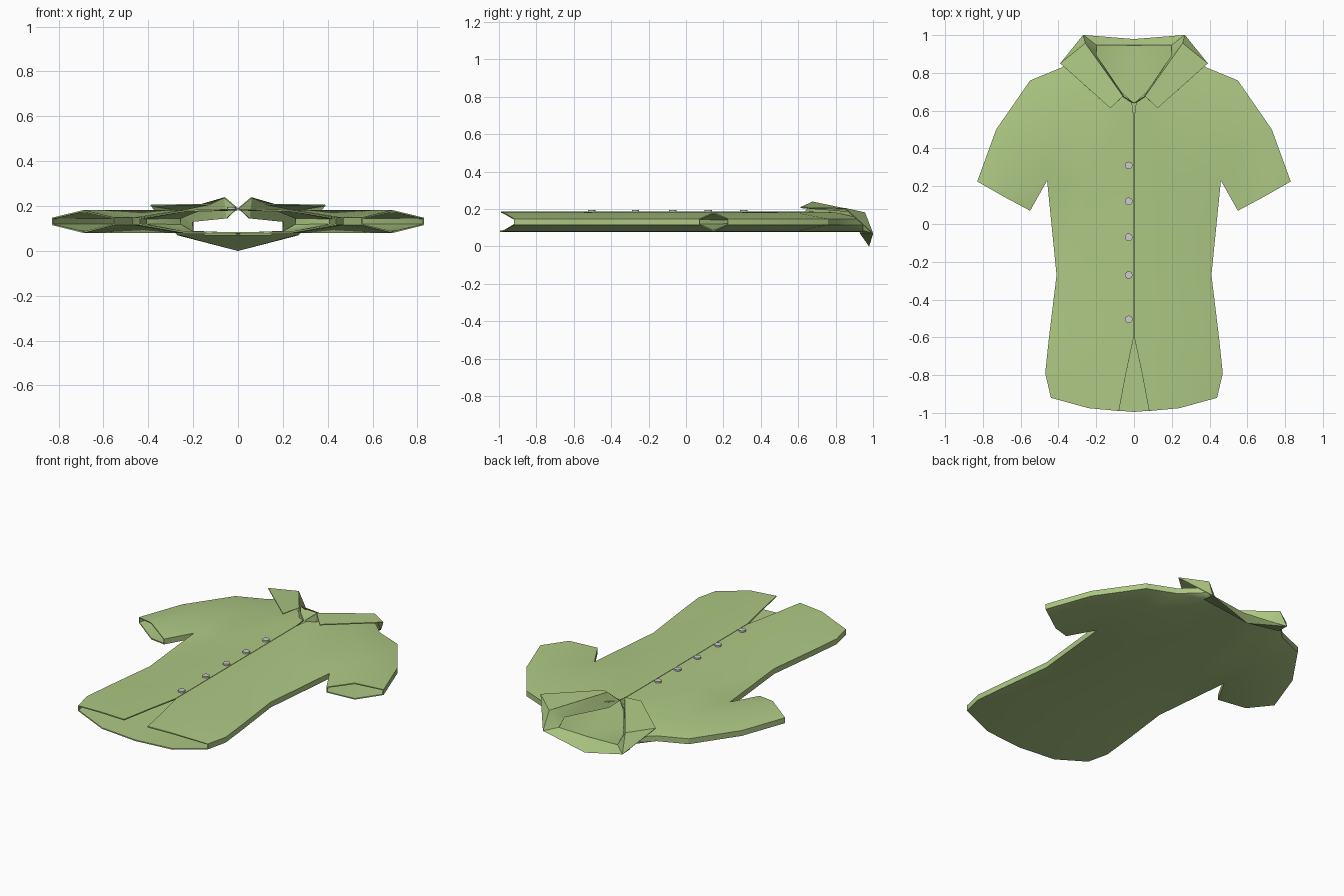
import bpy, bmesh
from math import radians

if "Cube" in bpy.data.objects:
    bpy.data.objects.remove(bpy.data.objects["Cube"])

green = bpy.data.materials.new("green_cloth")
green.diffuse_color = (0.42, 0.58, 0.23, 1)
green.use_nodes = True
green.node_tree.nodes["Principled BSDF"].inputs["Base Color"].default_value = green.diffuse_color


def cloth(name, verts, faces, thick, offset, angle):
    """Mirror a half pattern over x = 0, weld the middle, give it thickness."""
    bm = bmesh.new()
    for side in (1, -1):
        vs = {k: bm.verts.new((side * x, y, z)) for k, (x, y, z) in verts.items()}
        for f in faces:
            bm.faces.new([vs[k] for k in f])
    bmesh.ops.remove_doubles(bm, verts=bm.verts[:], dist=0.001)
    bmesh.ops.recalc_face_normals(bm, faces=bm.faces[:])
    bm.normal_update()
    low = min(bm.faces, key=lambda f: f.calc_center_median().z)
    if low.normal.z > 0:
        bmesh.ops.reverse_faces(bm, faces=bm.faces[:])
    me = bpy.data.meshes.new(name)
    bm.to_mesh(me)
    bm.free()
    ob = bpy.data.objects.new(name, me)
    bpy.context.collection.objects.link(ob)
    me.materials.append(green)
    mod = ob.modifiers.new("thickness", 'SOLIDIFY')
    mod.thickness, mod.offset = thick, offset
    bpy.context.view_layer.objects.active = ob
    ob.select_set(True)
    bpy.ops.object.modifier_apply(modifier=mod.name)
    bpy.ops.object.shade_smooth_by_angle(angle=radians(angle))
    ob.select_set(False)
    return ob


# Shirt outline, armpit and cuffs (shared by front and back)
rim = {"hem": (.44, -.92), "hip": (.47, -.79), "low": (.45, -.6), "waist": (.41, -.27),
       "pit": (.46, .23), "cuff_in": (.55, .07), "cuff_out": (.83, .225),
       "sleeve": (.73, .5), "arm": (.55, .76), "shoulder": (.38, .83), "neck": (.26, .945)}
# Flat inner points of each panel
mid = {"m_hem": (.24, -.975), "m_hip": (.26, -.79), "m_low": (.26, -.6), "m_waist": (.24, -.27),
       "m_chest": (.25, .23), "m_cuff": (.69, .145), "m_sleeve": (.58, .40), "m_arm": (.40, .58)}
centre = {"c_hem": (0, -.995), "c_hip": (0, -.79), "c_low": (0, -.6), "c_waist": (0, -.27),
          "c_chest": (0, .23)}
panel = [("hem", "hip", "m_hip", "m_hem"), ("hip", "low", "m_low", "m_hip"),
         ("low", "waist", "m_waist", "m_low"), ("waist", "pit", "m_chest", "m_waist"),
         ("m_hem", "m_hip", "c_hip", "c_hem"), ("m_hip", "m_low", "c_low", "c_hip"),
         ("m_low", "m_waist", "c_waist", "c_low"), ("m_waist", "m_chest", "c_chest", "c_waist"),
         ("pit", "cuff_in", "m_cuff", "m_sleeve"), ("m_cuff", "cuff_out", "sleeve", "m_sleeve"),
         ("pit", "m_sleeve", "m_arm", "m_chest"), ("m_sleeve", "sleeve", "arm", "m_arm"),
         ("m_arm", "arm", "shoulder", "m_neck"), ("m_neck", "shoulder", "neck"),
         ("m_chest", "m_arm", "m_neck", "c_neck"), ("m_chest", "c_neck", "c_slit", "c_chest")]
verts, faces = {}, []
for tag, z_rim, z_mid, z_cen in (("front", .148, .182, .187), ("back", .115, .08, .077)):
    front = tag == "front"
    pts = dict(centre)
    if front:
        # open placket: narrow gap, spreading below and at the neck
        pts = {k: (.0015, y) for k, (x, y) in pts.items()}
        pts.update(c_hem=(.08, -.99), c_hip=(.042, -.79), c_slit=(.0015, .57),
                   c_neck=(.012, .65))
        m_neck = (.18, .80)
    else:
        pts.update(c_slit=(0, .60), c_neck=(0, .945))
        m_neck = (.20, .945)
    for group, z in ((rim, z_rim), ({**mid, "m_neck": m_neck}, z_mid), (pts, z_cen)):
        for k, (x, y) in group.items():
            verts[tag, k] = (x, y, z)
    faces += [[(tag, k) for k in f] for f in panel]
# Side walls, leaving hem, cuffs and neck open
for line in (("hem", "hip", "low", "waist", "pit", "cuff_in"),
             ("cuff_out", "sleeve", "arm", "shoulder", "neck")):
    for a, b in zip(line, line[1:]):
        faces.append([("front", a), ("front", b), ("back", b), ("back", a)])
cloth("shirt_body", verts, faces, .007, -1, 32)

# Collar: stand, fold-over flaps and back band
collar = {"a0": (0, .945, .08), "a1": (.20, .945, .088), "b0": (0, .977, .002),
          "b1": (.27, .998, .07), "f": (.258, .955, .18), "s": (.20, .89, .13),
          "t": (.05, .67, .145), "u": (.002, .64, .19), "g": (.06, .675, .238),
          "h": (.125, .613, .208), "k": (.39, .85, .203),
          "n0": (0, .93, .074), "n1": (.27, .93, .075)}
cloth("collar", collar,
      [("a0", "a1", "b1", "b0"), ("a1", "s", "f", "b1"), ("s", "t", "g", "f"),
       ("t", "u", "g"), ("f", "g", "h", "k"), ("b1", "f", "k"), ("b0", "b1", "n1", "n0")],
      .006, 0, 20)

# Row of buttons
for i, y in enumerate((.31, .12, -.07, -.27, -.505)):
    bpy.ops.mesh.primitive_cylinder_add(vertices=16, radius=.02, depth=.012,
                                        location=(-.028, y, .19))
    bpy.context.object.name = f"button_{i + 1}"
    bpy.ops.object.shade_smooth_by_angle(angle=radians(30))
    bpy.context.object.select_set(False)
